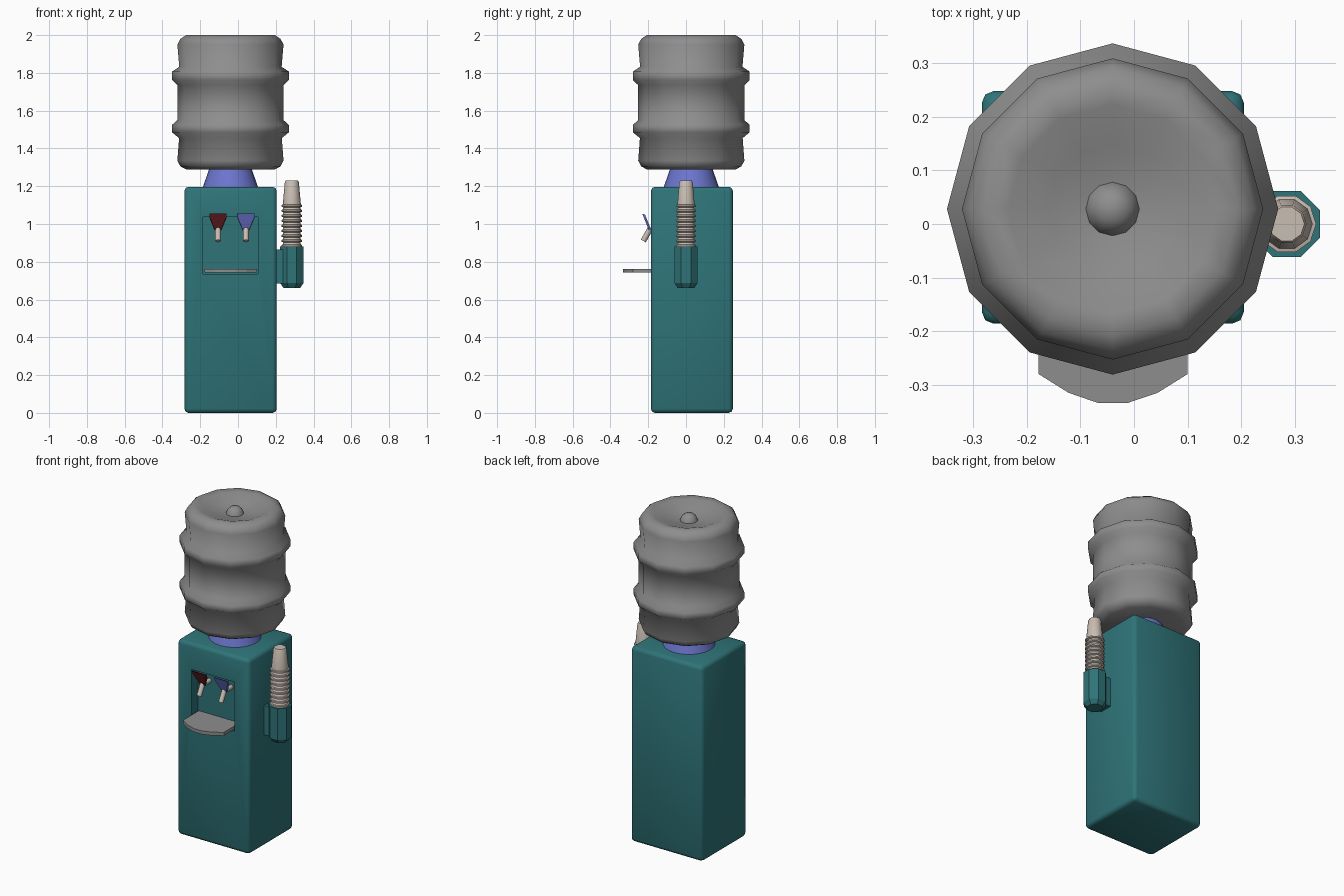
import bpy, bmesh, math
from mathutils import Vector

if "Cube" in bpy.data.objects:
    bpy.data.objects.remove(bpy.data.objects["Cube"])


def mat(name, r, g, b):
    m = bpy.data.materials.new(name)
    m.diffuse_color = (r, g, b, 1)
    m.use_nodes = True
    m.node_tree.nodes["Principled BSDF"].inputs["Base Color"].default_value = m.diffuse_color
    return m


TEAL = mat("teal", 0.028, 0.175, 0.19)
GREY = mat("grey", 0.27, 0.27, 0.27)
BLUE = mat("blue", 0.15, 0.18, 0.62)
RED = mat("dark_red", 0.13, 0.012, 0.018)
CREAM = mat("cream", 0.58, 0.51, 0.45)
CX, CY = -0.04, 0.028          # axis of cabinet and bottle


def finish(name, bm, material, angle=None):
    bmesh.ops.recalc_face_normals(bm, faces=bm.faces)
    me = bpy.data.meshes.new(name)
    bm.to_mesh(me)
    bm.free()
    me.materials.append(material)
    ob = bpy.data.objects.new(name, me)
    bpy.context.collection.objects.link(ob)
    if angle:
        smooth(ob, angle)
    return ob


def smooth(ob, angle):
    bpy.ops.object.select_all(action='DESELECT')
    ob.select_set(True)
    bpy.context.view_layer.objects.active = ob
    bpy.ops.object.shade_smooth_by_angle(angle=math.radians(angle))


def box(name, lo, hi, material):
    bm = bmesh.new()
    bmesh.ops.create_cube(bm, size=1)
    for v in bm.verts:
        v.co = Vector([(a + b) / 2 + c * (b - a) for a, b, c in zip(lo, hi, v.co)])
    return finish(name, bm, material)


def lathe(name, profile, sides, x, y, material, angle=None, turn=0.0):
    """Revolve (radius, z) points; zero radius closes to a pole, else cap."""
    bm = bmesh.new()
    rings = []
    for r, z in profile:
        if r == 0:
            rings.append([bm.verts.new((x, y, z))] * sides)
        else:
            rings.append([bm.verts.new((x + r * math.cos(2 * math.pi * (i + turn) / sides),
                                        y + r * math.sin(2 * math.pi * (i + turn) / sides), z))
                          for i in range(sides)])
    for a, b in zip(rings, rings[1:]):
        for i in range(sides):
            j = (i + 1) % sides
            bm.faces.new(list(dict.fromkeys((a[i], a[j], b[j], b[i]))))
    for ring in (rings[0], rings[-1]):
        if len(set(ring)) > 2:
            bm.faces.new(ring)
    return finish(name, bm, material, angle)


def prism(name, pts, offset, material):
    """Extrude a flat polygon along an offset."""
    bm = bmesh.new()
    f = bm.faces.new([bm.verts.new(p) for p in pts])
    ext = bmesh.ops.extrude_face_region(bm, geom=[f])
    bmesh.ops.translate(bm, vec=offset,
                        verts=[e for e in ext["geom"] if isinstance(e, bmesh.types.BMVert)])
    return finish(name, bm, material)


def rod(name, a, b, r, material, sides=8):
    a, b = Vector(a), Vector(b)
    bm = bmesh.new()
    bmesh.ops.create_cone(bm, cap_ends=True, segments=sides, radius1=r, radius2=r, depth=(b - a).length)
    q = (b - a).to_track_quat('Z', 'Y')
    for v in bm.verts:
        v.co = q @ v.co + (a + b) / 2
    return finish(name, bm, material, 50)


# Cabinet with rounded edges and a recessed tap bay
cabinet = box("cabinet", (-0.284, -0.186, 0), (0.205, 0.248, 1.197), TEAL)
bay = box("bay_cutter", (-0.184, -0.3, 0.735), (0.105, -0.125, 1.037), TEAL)
bay.hide_render = True
bev = cabinet.modifiers.new("round", 'BEVEL')
bev.width, bev.segments = 0.022, 2
cut = cabinet.modifiers.new("bay", 'BOOLEAN')
cut.object, cut.operation, cut.solver = bay, 'DIFFERENCE', 'EXACT'
bpy.context.view_layer.objects.active = cabinet
for m in ("round", "bay"):
    bpy.ops.object.modifier_apply(modifier=m)
bpy.data.objects.remove(bay)
smooth(cabinet, 50)

# Neck collar and ribbed bottle with dished end
lathe("neck", [(0.148, 1.19), (0.106, 1.31)], 24, CX, CY, BLUE, 40)
lathe("bottle", [(0, 1.288), (0.233, 1.288), (0.265, 1.305), (0.281, 1.335), (0.272, 1.455),
                 (0.309, 1.485), (0.309, 1.525), (0.281, 1.55), (0.281, 1.735),
                 (0.309, 1.762), (0.309, 1.807), (0.271, 1.832), (0.281, 1.95),
                 (0.265, 1.98), (0.235, 2.0), (0.195, 1.995), (0.12, 1.967), (0.05, 1.955),
                 (0.043, 1.975), (0.025, 1.992), (0, 1.997)], 12, CX, CY, GREY, 70)

# Drip tray with curved front
tray = [(-0.178, -0.126), (-0.178, -0.28), (-0.122, -0.315), (-0.067, -0.334),
        (-0.012, -0.334), (0.044, -0.315), (0.1, -0.28), (0.1, -0.126)]
prism("drip_tray", [(x, y, 0.742) for x, y in tray], (0, 0, 0.021), GREY)

# Hot and cold taps: tapered paddle, angled spout, stem to the bay
for label, x, colour in (("hot", -0.106, RED), ("cold", 0.042, BLUE)):
    outline = [(-0.046, 1.055), (0.046, 1.055), (0.044, 1.035), (0.016, 0.968), (-0.016, 0.968), (-0.044, 1.035)]
    pts = [(x + dx, -0.197 - 0.4 * (z - 0.968), z) for dx, z in outline]
    prism(label + "_paddle", pts, (0, 0.015, -0.006), colour)
    rod(label + "_spout", (x, -0.188, 0.978), (x, -0.226, 0.91), 0.015, CREAM)
    rod(label + "_stem", (x, -0.19, 0.968), (x, -0.12, 0.968), 0.014, CREAM)

# Cup holder on the right side and its mounting plate
lathe("cup_holder", [(0.048, 0.662), (0.067, 0.688), (0.067, 0.88)], 8, 0.285, 0, TEAL, 30, 0.5)
box("holder_mount", (0.2, -0.04, 0.685), (0.245, 0.04, 0.865), TEAL)

# Stack of upturned cups: repeated rims, then the exposed top cup
stack = [(0.048, 0.8)]
for i in range(9):
    z = 0.88 + i * 0.0265
    stack += [(0.044, z - 0.004), (0.055, z), (0.055, z + 0.009), (0.048, z + 0.011)]
stack += [(0.037, 1.222), (0.033, 1.229)]
lathe("cup_stack", stack, 10, 0.285, 0, CREAM, 40)
